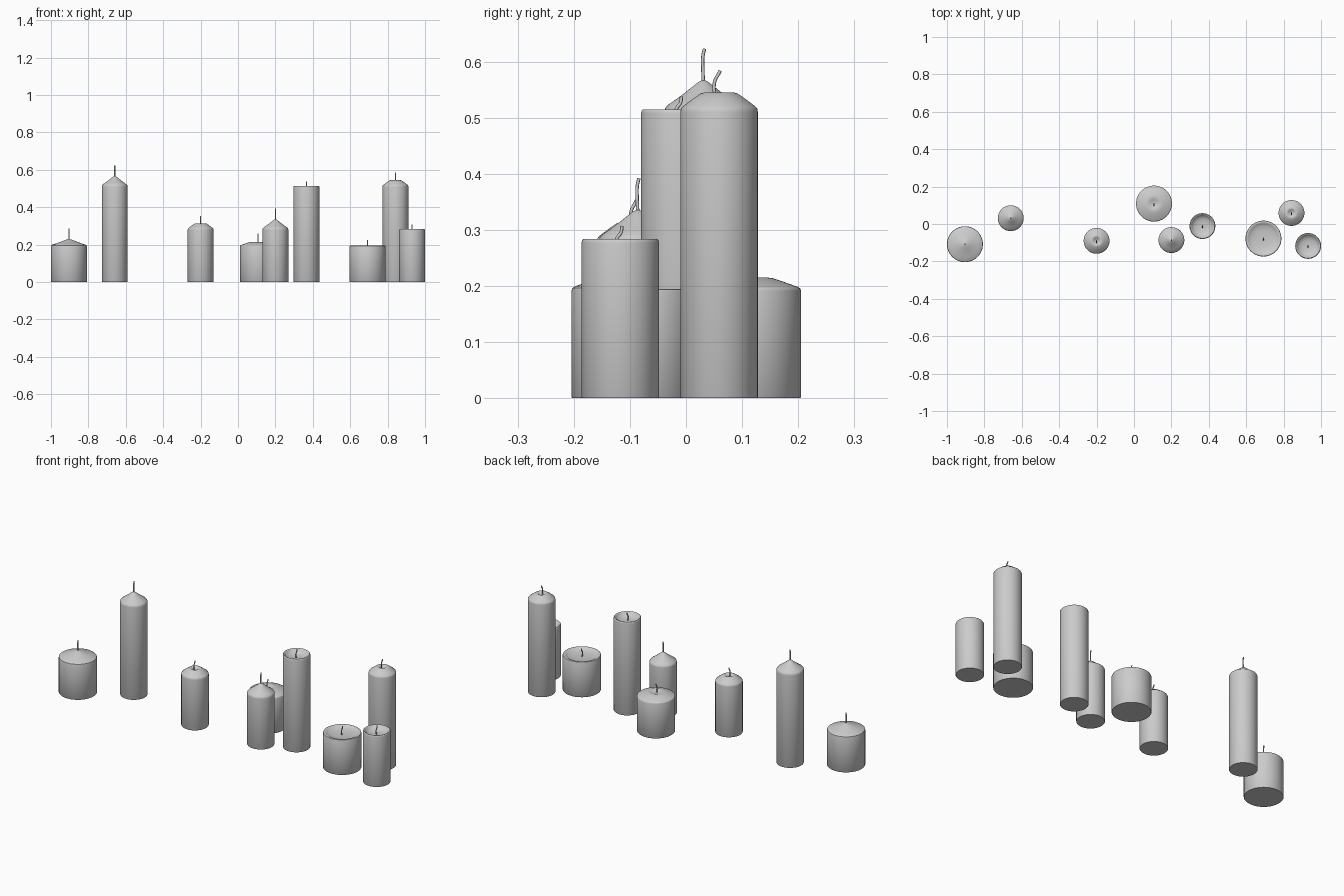
import bpy, bmesh, math
from mathutils import Vector

if "Cube" in bpy.data.objects:
    bpy.data.objects.remove(bpy.data.objects["Cube"])

SEG = 64

# top profiles: (radius fraction, height relative to shoulder) from edge to axis
TOPS = {
    "pointed": [(1, -0.005), (0.985, 0.002), (0.93, 0.007), (0.7, 0.018), (0.45, 0.031),
                (0.25, 0.042), (0.12, 0.049), (0, 0.053)],
    "dimpled": [(1, -0.005), (0.985, 0.001), (0.94, 0.005), (0.65, 0.020), (0.48, 0.028),
                (0.38, 0.030), (0.3, 0.029), (0.2, 0.024), (0.1, 0.020), (0, 0.019)],
    "dished": [(1, -0.007), (0.985, -0.002), (0.95, 0), (0.9, -0.0005), (0.86, -0.003),
               (0.8, -0.009), (0.68, -0.016), (0.45, -0.021), (0.2, -0.023), (0, -0.023)],
}

# wick paths (dy, dz) from the wick base
WICKS = {
    "pointed": [(0, -0.006), (-0.001, 0.02), (-0.001, 0.04), (0.002, 0.055)],
    "dimpled": [(-0.005, -0.003), (-0.009, 0.018), (-0.007, 0.033), (-0.001, 0.044), (0.002, 0.05)],
    "dished": [(-0.001, -0.003), (-0.006, 0.012), (-0.006, 0.024), (0.001, 0.034), (0.003, 0.046)],
}


def candle_body(name, x, y, r, shoulder, style, vscale):
    pts = [(0, 0), (r * 0.985, 0), (r, 0.002)]
    pts += [(r * f, shoulder + h * vscale) for f, h in TOPS[style]]
    bm = bmesh.new()
    rings = []
    for pr, pz in pts:
        if pr == 0:
            rings.append([bm.verts.new((0, 0, pz))])
        else:
            rings.append([bm.verts.new((pr * math.cos(2 * math.pi * i / SEG),
                                        pr * math.sin(2 * math.pi * i / SEG), pz))
                          for i in range(SEG)])
    for a, b in zip(rings, rings[1:]):
        for i in range(SEG):
            j = (i + 1) % SEG
            if len(a) == 1:
                bm.faces.new((a[0], b[j], b[i]))
            elif len(b) == 1:
                bm.faces.new((a[i], a[j], b[0]))
            else:
                bm.faces.new((a[i], a[j], b[j], b[i]))
    bmesh.ops.recalc_face_normals(bm, faces=bm.faces)
    me = bpy.data.meshes.new(name)
    bm.to_mesh(me)
    bm.free()
    ob = bpy.data.objects.new(name, me)
    ob.location = (x, y, 0)
    bpy.context.collection.objects.link(ob)
    bpy.ops.object.select_all(action='DESELECT')
    ob.select_set(True)
    bpy.context.view_layer.objects.active = ob
    bpy.ops.object.shade_smooth_by_angle(angle=math.radians(40))
    return shoulder + TOPS[style][-1][1] * vscale


def candle_wick(name, x, y, z, style):
    cu = bpy.data.curves.new(name, 'CURVE')
    cu.dimensions = '3D'
    cu.bevel_depth = 0.003
    cu.bevel_resolution = 2
    cu.use_fill_caps = True
    path = WICKS[style]
    sp = cu.splines.new('BEZIER')
    sp.resolution_u = 5
    sp.bezier_points.add(len(path) - 1)
    for p, (dy, dz) in zip(sp.bezier_points, path):
        p.co = Vector((0, dy, dz))
        p.handle_left_type = p.handle_right_type = 'AUTO'
    ob = bpy.data.objects.new(name, cu)
    ob.location = (x, y, z)
    bpy.context.collection.objects.link(ob)


# wide short, medium and tall candles, each in three top styles
SIZES = {"wide": (0.096, 0.195, 0.67), "medium": (0.069, 0.284, 1), "tall": (0.069, 0.515, 1)}
CANDLES = [
    ("wide", "pointed", -0.904, -0.108),
    ("tall", "pointed", -0.659, 0.031),
    ("medium", "dimpled", -0.2, -0.09),
    ("wide", "dimpled", 0.107, 0.109),
    ("medium", "pointed", 0.2, -0.086),
    ("tall", "dished", 0.366, -0.011),
    ("wide", "dished", 0.692, -0.078),
    ("tall", "dimpled", 0.842, 0.059),
    ("medium", "dished", 0.931, -0.117),
]
for size, style, x, y in CANDLES:
    r, h, vs = SIZES[size]
    base = candle_body(f"{size}_{style}_candle", x, y, r, h, style, vs)
    candle_wick(f"{size}_{style}_wick", x, y, base, style)
